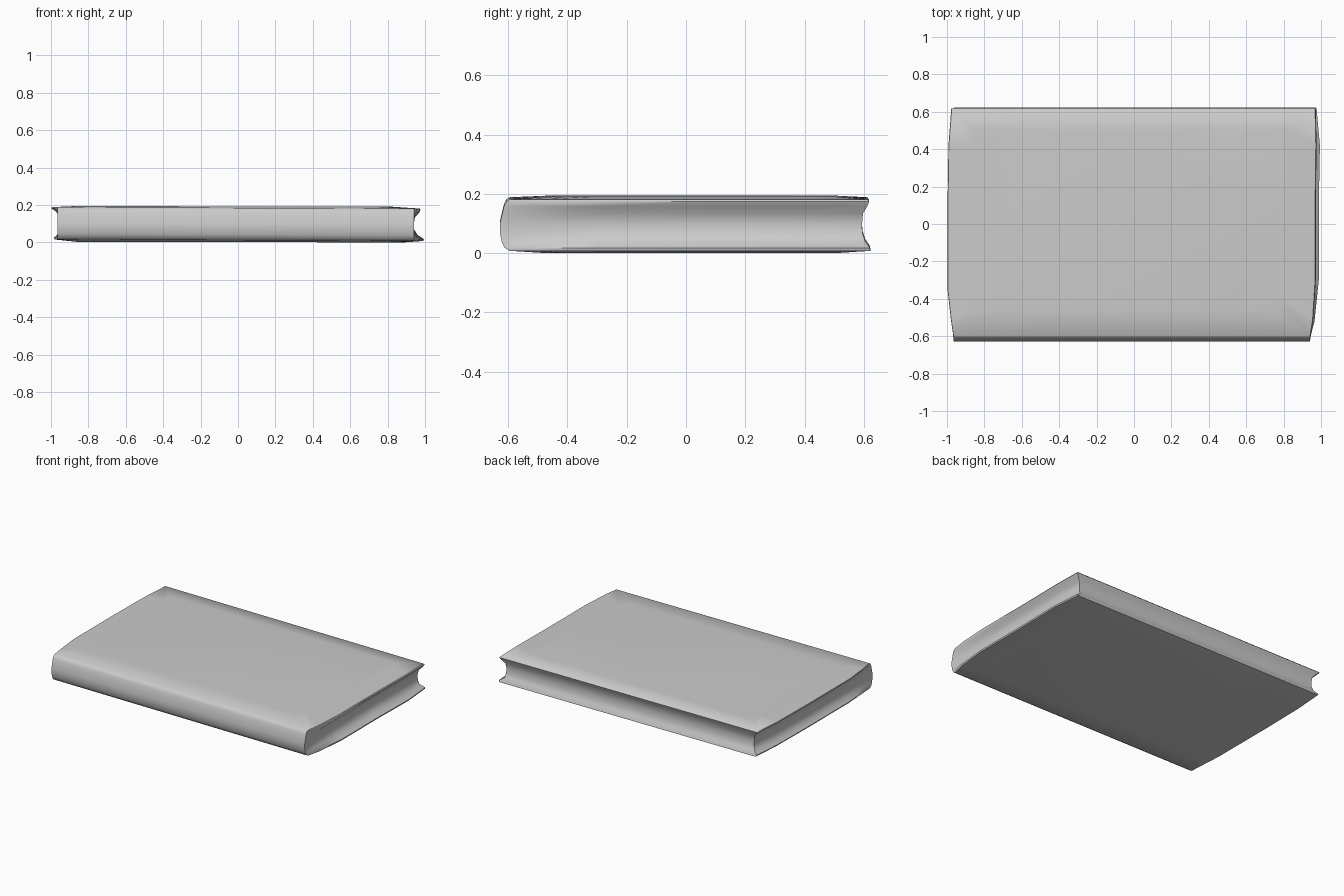
import bpy, bmesh

if "Cube" in bpy.data.objects:
    bpy.data.objects.remove(bpy.data.objects["Cube"])

# Each level: z, left x, right x at the open ends, spine y, fore-edge y
LEVELS = [
    (0.004, -0.86, 0.88, -0.47, 0.50),
    (0.014, -0.975, 0.985, -0.595, 0.622),
    (0.024, -0.98, 0.988, -0.612, 0.620),
    (0.045, -0.955, 0.955, -0.622, 0.605),
    (0.075, -0.945, 0.938, -0.628, 0.595),
    (0.105, -0.945, 0.936, -0.628, 0.594),
    (0.140, -0.95, 0.942, -0.620, 0.597),
    (0.165, -0.97, 0.965, -0.614, 0.612),
    (0.180, -0.992, 0.972, -0.606, 0.618),
    (0.187, -0.99, 0.968, -0.596, 0.612),
    (0.195, -0.86, 0.82, -0.46, 0.50),
]


def outline(i, level):
    """Closed loop round the book: spine, right end, fore-edge, left end."""
    z, xl, xr, yf, yb = level
    cap = i in (0, len(LEVELS) - 1)
    low = i < 4
    # covers bow out a little at the ends, the spine corners stay straight
    fl = xl if cap else -0.965
    fr = (xr - 0.08 if cap else 0.942)
    bl = xl if cap else xl + 0.015
    br = xr if cap else xr - (0.012 if low else 0.0)
    bow_r = 0.006 if low else 0.004
    pts = [(fl, yf), (-0.5, yf), (0.0, yf), (0.5, yf), (fr, yf),
           ((fr + xr) / 2, yf * 0.85), (xr, -0.3), (xr, 0.1), (xr + bow_r, 0.42),
           (br, yb), (0.5, yb), (0.0, yb), (-0.5, yb), (bl, yb),
           (xl, 0.42), (xl - 0.005, 0.1), (xl - 0.005, -0.35), ((fl + xl) / 2, yf * 0.85)]
    tilt = -0.004 if not cap else -0.002
    return [(x, y, max(0.0, z + tilt * x)) for x, y in pts]


# Closed book: covers, rounded spine and hollowed page edges in one skin
bm = bmesh.new()
rings = [[bm.verts.new(p) for p in outline(i, lv)] for i, lv in enumerate(LEVELS)]
for a, b in zip(rings, rings[1:]):
    n = len(a)
    for k in range(n):
        bm.faces.new((a[k], a[(k + 1) % n], b[(k + 1) % n], b[k]))
bm.faces.new(rings[0][::-1])
bm.faces.new(rings[-1])
bmesh.ops.recalc_face_normals(bm, faces=bm.faces)

# Rest on the ground
low = min(v.co.z for v in bm.verts)
bmesh.ops.translate(bm, verts=bm.verts, vec=(0, 0, -low))

mesh = bpy.data.meshes.new("closed_book")
bm.to_mesh(mesh)
bm.free()
book = bpy.data.objects.new("closed_book", mesh)
bpy.context.collection.objects.link(book)
bpy.context.view_layer.objects.active = book
book.select_set(True)
bpy.ops.object.shade_smooth_by_angle(angle=0.9)
